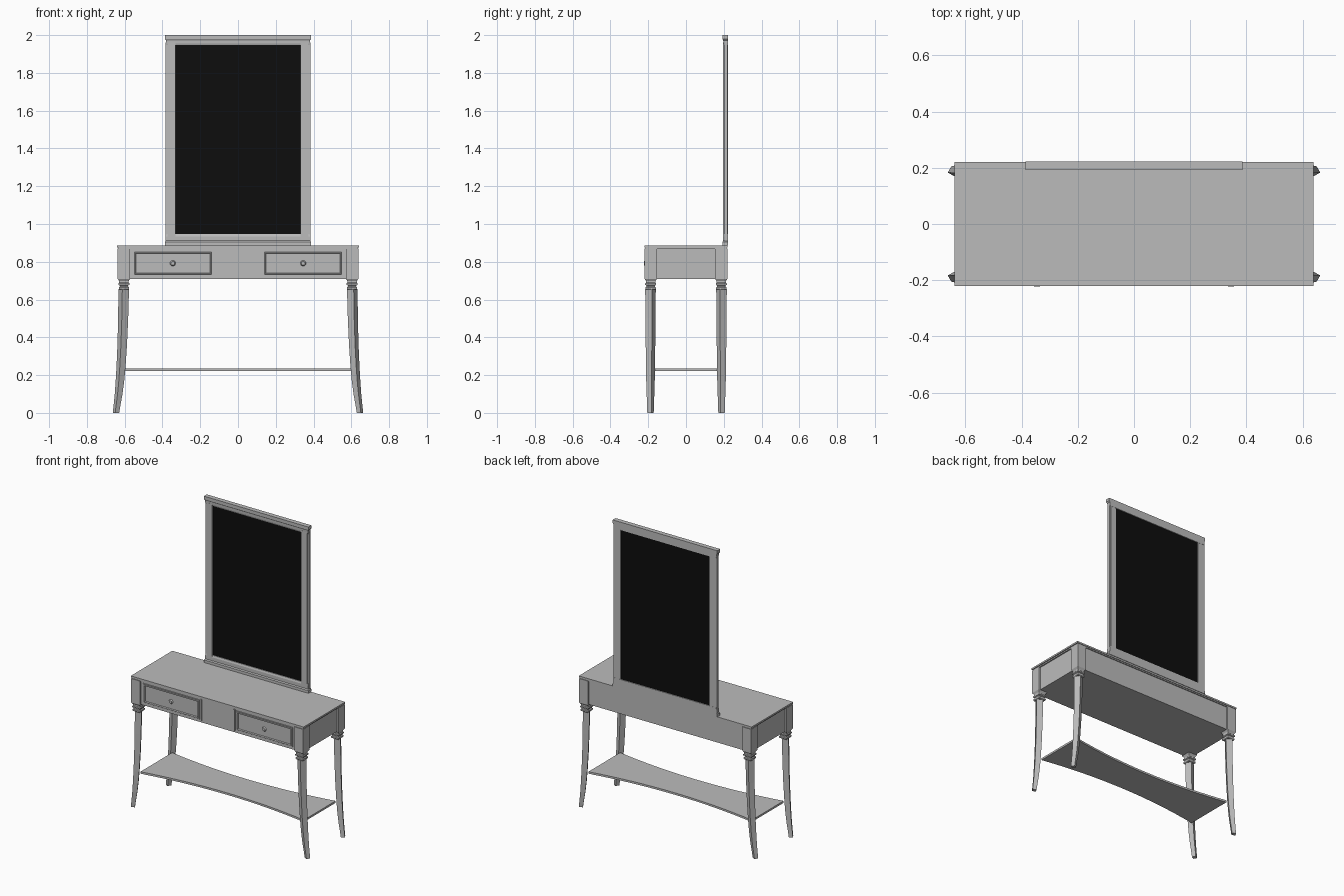
import bpy, bmesh
from math import cos, sin, pi, radians
from mathutils import Matrix

if "Cube" in bpy.data.objects:
    bpy.data.objects.remove(bpy.data.objects["Cube"])


def material(name, value):
    m = bpy.data.materials.new(name)
    m.use_nodes = True
    col = (value, value, value, 1)
    m.diffuse_color = col
    m.node_tree.nodes["Principled BSDF"].inputs["Base Color"].default_value = col
    return m


PAINT = material("grey paint", 0.5)
GLASS = material("black mirror glass", 0.004)


def finish(name, bm, mat=PAINT):
    bmesh.ops.recalc_face_normals(bm, faces=bm.faces)
    mesh = bpy.data.meshes.new(name)
    bm.to_mesh(mesh)
    bm.free()
    mesh.materials.append(mat)
    ob = bpy.data.objects.new(name, mesh)
    bpy.context.collection.objects.link(ob)
    return ob


def box_mesh(x, y, z):
    bm = bmesh.new()
    bmesh.ops.create_cube(bm, size=1)
    for v in bm.verts:
        for i, (lo, hi) in enumerate((x, y, z)):
            v.co[i] = hi if v.co[i] > 0 else lo
    return bm


def box(name, x, y, z, mat=PAINT):
    return finish(name, box_mesh(x, y, z), mat)


def loft(name, rings):
    """Join rings of points into a capped solid."""
    bm = bmesh.new()
    rows = [[bm.verts.new(p) for p in ring] for ring in rings]
    n = len(rows[0])
    for a, b in zip(rows, rows[1:]):
        for i in range(n):
            j = (i + 1) % n
            bm.faces.new((a[i], a[j], b[j], b[i]))
    bm.faces.new(rows[0])
    bm.faces.new(rows[-1])
    return finish(name, bm)


def square(cx, cy, z, half, angle, sx, sy):
    r = half * 2 ** 0.5
    return [(sx * (cx + r * cos(angle + pi / 4 + k * pi / 2)),
             sy * (cy + r * sin(angle + pi / 4 + k * pi / 2)), z) for k in range(4)]


# Table body and top
box("table_body", (-0.625, 0.625), (-0.21, 0.21), (0.71, 0.87))
box("top_moulding", (-0.633, 0.633), (-0.216, 0.216), (0.868, 0.876))
box("table_top", (-0.64, 0.64), (-0.22, 0.22), (0.876, 0.887))

# Legs: square post with collars above a turned, sabre-curved leg
POST = [(0.652, 0.024), (0.656, 0.027), (0.665, 0.027), (0.669, 0.022), (0.674, 0.022),
        (0.678, 0.029), (0.686, 0.029), (0.69, 0.025), (0.698, 0.025), (0.71, 0.033),
        (0.87, 0.033)]
SABRE = [(0, 0.646, 0.0125), (0.05, 0.639, 0.0135), (0.1, 0.632, 0.015), (0.17, 0.625, 0.0165),
         (0.25, 0.619, 0.0175), (0.36, 0.613, 0.0185), (0.5, 0.608, 0.0195), (0.655, 0.605, 0.0205)]
for sx, side in ((1, "left"), (-1, "right")):
    for sy, end in ((-1, "front"), (1, "back")):
        loft(f"{end}_{side}_post",
             [square(0.604, 0.187, z, h, 0, sx, sy) for z, h in POST])
        loft(f"{end}_{side}_leg",
             [square(x, 0.188, z, h, radians(30), sx, sy) for z, x, h in SABRE])

# Lower shelf with concave long edges
STEPS = 16
outline = []
for sy in (-1, 1):
    for i in range(STEPS + 1):
        t = -1 + 2 * i / STEPS
        outline.append((-sy * t * 0.605, sy * (0.115 + 0.053 * t * t)))
loft("lower_shelf", [[(x, y, z) for x, y in outline] for z in (0.222, 0.235)])


# Drawers with a recessed panel, bead and round knob
def drawer(name, x0, x1):
    bm = box_mesh((x0, x1), (-0.216, -0.2), (0.727, 0.858))
    front = min(bm.faces, key=lambda f: f.calc_center_median().y)
    for thick, depth in ((0.009, 0), (0.003, 0.003), (0.004, 0), (0.005, -0.012)):
        bmesh.ops.inset_region(bm, faces=[front], thickness=thick, depth=depth)
    finish(name, bm)


def knob(name, x):
    bm = bmesh.new()
    turn = Matrix.Translation((x, 0, 0.792)) @ Matrix.Rotation(pi / 2, 4, "X")
    for r0, r1, y, length in ((0.008, 0.008, -0.209, 0.014), (0.015, 0.01, -0.219, 0.008)):
        bmesh.ops.create_cone(bm, cap_ends=True, segments=16, radius1=r0, radius2=r1,
                              depth=length, matrix=Matrix.Translation((0, y, 0)) @ turn)
    finish(name, bm)


for sx, side in ((1, "left"), (-1, "right")):
    drawer(f"{side}_drawer", *sorted((sx * 0.135, sx * 0.553)))
    knob(f"{side}_knob", sx * 0.345)
    box(f"{side}_divider", sorted((sx * 0.118, sx * 0.127)), (-0.216, -0.2), (0.722, 0.865))

# Mirror frame: stepped stiles, moulded rails and glass
for sx, side in ((1, "left"), (-1, "right")):
    box(f"{side}_stile", sorted((sx * 0.33, sx * 0.373)), (0.197, 0.222), (0.9, 1.96))
    box(f"{side}_stile_edge", sorted((sx * 0.37, sx * 0.383)), (0.203, 0.219), (0.9, 1.96))


def rail(name, profile):
    rings = [[(sx * w, y, z) for sx, y in ((-1, f), (1, f), (1, 0.223), (-1, 0.223))]
             for z, w, f in profile]
    loft(name, rings)


rail("bottom_rail", [(0.887, 0.387, 0.192), (0.905, 0.387, 0.192), (0.912, 0.381, 0.197),
                     (0.935, 0.381, 0.197), (0.947, 0.378, 0.201)])
rail("top_rail", [(1.947, 0.378, 0.201), (1.955, 0.381, 0.198), (1.972, 0.381, 0.197),
                  (1.98, 0.387, 0.192), (2.0, 0.387, 0.192)])
box("mirror_glass", (-0.335, 0.335), (0.206, 0.217), (0.94, 1.955), GLASS)
